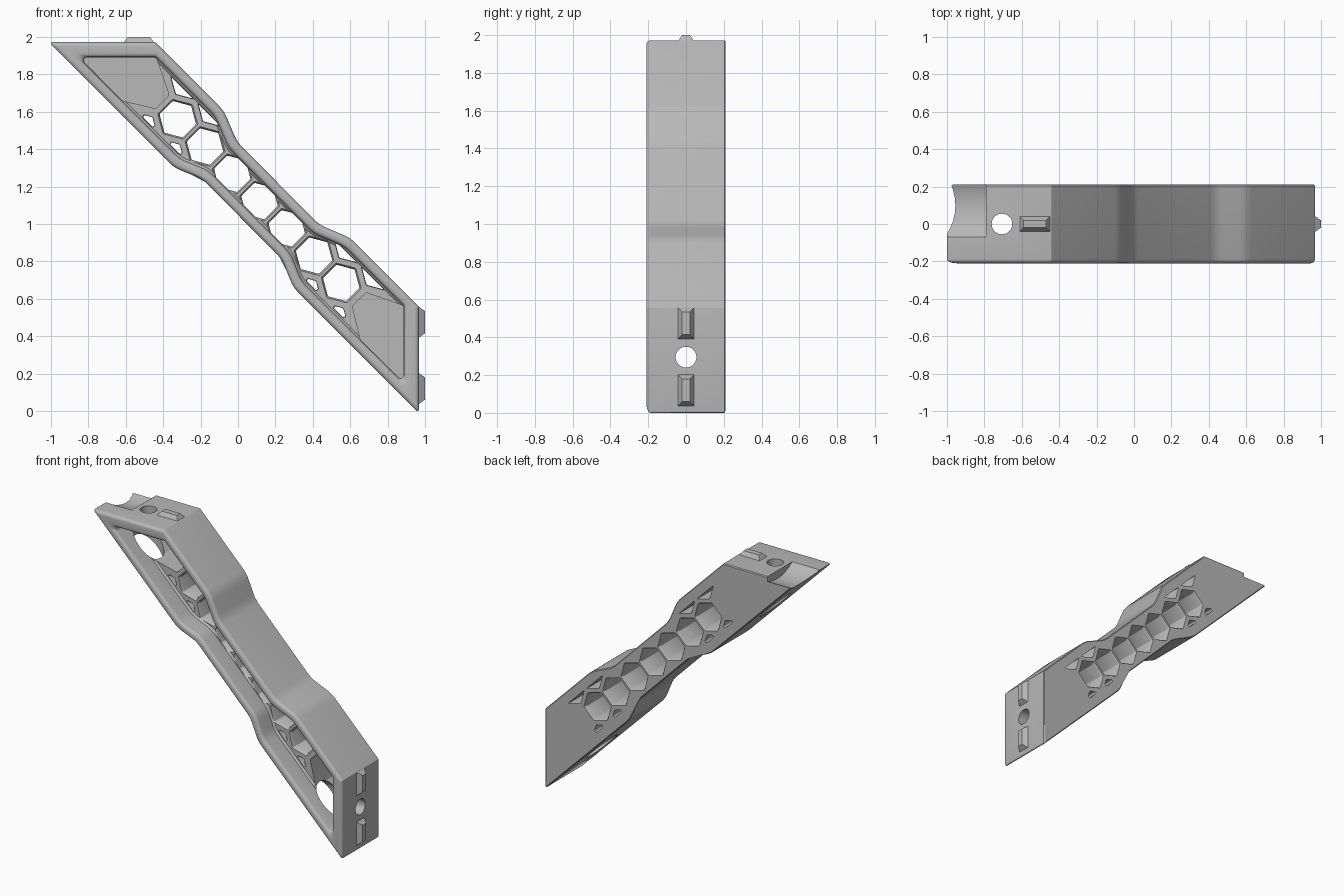
import bpy, bmesh, math
from mathutils import Vector, Matrix

if "Cube" in bpy.data.objects:
    bpy.data.objects.remove(bpy.data.objects["Cube"], do_unlink=True)

grey = bpy.data.materials.new("plain grey")
grey.use_nodes = True
colour = (0.48, 0.48, 0.48, 1)
grey.diffuse_color = colour
grey.node_tree.nodes["Principled BSDF"].inputs["Base Color"].default_value = colour


def make(name, bm):
    bmesh.ops.recalc_face_normals(bm, faces=bm.faces)
    mesh = bpy.data.meshes.new(name)
    bm.to_mesh(mesh)
    bm.free()
    mesh.materials.append(grey)
    ob = bpy.data.objects.new(name, mesh)
    bpy.context.collection.objects.link(ob)
    return ob


def loft(name, rings):
    """Solid through equal-length (y, points) rings."""
    bm = bmesh.new()
    loops = [[bm.verts.new((p[0], y, p[1])) for p in pts] for y, pts in rings]
    n = len(loops[0])
    for a, b in zip(loops, loops[1:]):
        for i in range(n):
            bm.faces.new((a[i], a[(i + 1) % n], b[(i + 1) % n], b[i]))
    caps = [bm.faces.new(loops[0]), bm.faces.new(loops[-1])]
    bmesh.ops.triangulate(bm, faces=caps)
    return make(name, bm)


def mirror(p):
    """Swap the two ends of the brace across its middle."""
    return Vector((p[1] - 1.005, p[0] + 1.001))


def offset(pts, widths):
    """Move each edge of a clockwise outline inwards by its own width."""
    lines = []
    for i, p in enumerate(pts):
        d = (pts[(i + 1) % len(pts)] - p).normalized()
        lines.append((p + Vector((d.y, -d.x)) * widths[i], d))
    out = []
    for i in range(len(pts)):
        (p, d), (q, e) = lines[i - 1], lines[i]
        t = ((q.x - p.x) * e.y - (q.y - p.y) * e.x) / (d.x * e.y - d.y * e.x)
        out.append(p + d * t)
    return out


def fillet(pts, radii, steps=6):
    """Round every corner with an arc no longer than its edges allow."""
    out = []
    for i, p in enumerate(pts):
        a, b = pts[i - 1] - p, pts[(i + 1) % len(pts)] - p
        room = .45 * min(a.length, b.length)
        a.normalize()
        b.normalize()
        corner = math.acos(max(-1, min(1, a.dot(b)))) / 2
        r = min(radii[i], room * math.tan(corner))
        centre = p + (a + b).normalized() * (r / math.sin(corner))
        start = p + a * (r / math.tan(corner)) - centre
        end = p + b * (r / math.tan(corner)) - centre
        sweep = math.atan2(start.x * end.y - start.y * end.x, start.dot(end))
        for k in range(steps + 1):
            c, s = math.cos(sweep * k / steps), math.sin(sweep * k / steps)
            out.append(centre + Vector((start.x * c - start.y * s,
                                        start.x * s + start.y * c)))
    return out


def cylinder(name, centre, radius, length, axis):
    bm = bmesh.new()
    turn = Matrix.Rotation(math.pi / 2, 4, "Y") if axis == "X" else Matrix()
    bmesh.ops.create_cone(bm, cap_ends=True, segments=40, radius1=radius, radius2=radius,
                          depth=length, matrix=Matrix.Translation(centre) @ turn)
    return make(name, bm)


def volume(mesh):
    bm = bmesh.new()
    bm.from_mesh(mesh)
    v = bm.calc_volume()
    bm.free()
    return v


def cut(target, cutter):
    """Subtract the cutter, using the first solver that gives a sound solid."""
    before = volume(target.data)
    for solver in ("MANIFOLD", "EXACT", "FLOAT"):
        mod = target.modifiers.new("cut", "BOOLEAN")
        mod.operation, mod.solver, mod.object = "DIFFERENCE", solver, cutter
        graph = bpy.context.evaluated_depsgraph_get()
        graph.update()
        result = bpy.data.meshes.new_from_object(target.evaluated_get(graph))
        target.modifiers.remove(mod)
        if .5 * before < volume(result) < before - 1e-6:
            target.data = result
            break
    bpy.data.objects.remove(cutter, do_unlink=True)


# Outline: one half, then its mirror
half = [Vector(p) for p in ((-.19, 1.24), (-.34, 1.30), (-1.012, 1.972),
                            (-.442, 1.972), (-.075, 1.605), (-.005, 1.44))]
outline = half + [mirror(p) for p in reversed(half)]
ends = (2, 8)


def ring(shrink, wall=0, end_wall=0, tip=.008, corner=.006):
    widths = [shrink + (end_wall if i in ends else wall) for i in range(12)]
    row = [.2, .2, tip, corner, .2, .2]
    return fillet(offset(outline, widths), row + row[::-1])


# Body with a rounded front edge
R = .022
arc = [(math.sin(t), math.cos(t)) for t in (k * math.pi / 10 for k in range(6))]
rings = [(-.21 + R * (1 - c), ring(R * (1 - s))) for s, c in reversed(arc)]
rings = sorted(((-.21 + R * (1 - s), ring(R * (1 - c))) for s, c in arc), key=lambda v: v[0])
body = loft("brace_body", rings + [(.204, ring(0)), (.21, ring(.006))])

# Front pocket with rounded lip
WEB = -.06
lip = sorted(((-.21 + R * (1 - s), ring(-R * (1 - c), .055, .08, .02, .02))
              for s, c in arc), key=lambda v: v[0])
cut(body, loft("pocket", [(-.25, lip[0][1])] + lip
               + [(WEB - .012, ring(0, .055, .08, .02, .02)),
                  (WEB, ring(.012, .055, .08, .02, .02))]))

# Deeper end pockets
panel = [Vector(p) for p in ((-.845, 1.89), (-.438, 1.89), (-.368, 1.69),
                             (-.44, 1.617), (-.62, 1.66))]
for pts in (panel, [mirror(p) for p in reversed(panel)]):
    rounded = fillet(pts, [.015] * 5)
    cut(body, loft("end_pocket", [(WEB - .05, rounded), (.15, rounded)]))


def hexagon(centre, radius):
    return [centre + Vector((math.cos(a), math.sin(a))) * radius
            for a in (math.radians(45 - 60 * k) for k in range(6))]


def clip(pts, low, high):
    """Keep the part of a polygon where low < x + z < high."""
    for sign, limit in ((1, high), (-1, -low)):
        out = []
        for i, p in enumerate(pts):
            q = pts[(i + 1) % len(pts)]
            dp, dq = (sign * (v.x + v.y) - limit for v in (p, q))
            if dp <= 0:
                out.append(p)
            if dp * dq < 0:
                out.append(p.lerp(q, dp / (dp - dq)))
        pts = out
    return pts


def cell(pts, r):
    """Through hole with chamfered ends."""
    pts = fillet(pts, [r] * len(pts))
    mid = sum(pts, Vector((0, 0))) / len(pts)

    def grow(s):
        return [mid + (p - mid) * s for p in pts]
    cut(body, loft("cell", [(WEB - .008, grow(1.15)), (WEB + .015, grow(1)),
                            (.195, grow(1)), (.218, grow(1.15))]))


# Row of hexagonal cells, with clipped cells beside the end ones
first, last = Vector((-.322, 1.56)), Vector((.552, .685))
for k in range(7):
    cell(hexagon(first.lerp(last, k / 6), .101), .01)
for centre in (first, last):
    for deg in (15, 75, 195, 255):
        a = math.radians(deg)
        spot = centre + Vector((math.cos(a), math.sin(a))) * .206
        cell(clip(hexagon(spot, .09), 1.062, 1.43), .012)

# Screw holes and wider access holes opposite them
cut(body, cylinder("screw_hole", (-.706, 0, 1.95), .055, .3, "Z"))
cut(body, cylinder("access_hole", (-.706, 0, 1.55), .1, .58, "Z"))
cut(body, cylinder("screw_hole", (.95, 0, .295), .055, .3, "X"))
cut(body, cylinder("access_hole", (.55, 0, .295), .1, .58, "X"))

# Scooped relief at the upper tip
cut(body, cylinder("relief", (-1.0, .1, 2.2), .285, .42, "X"))


# Locating tabs
def tab(name, start, end, place):
    bm = bmesh.new()
    bmesh.ops.create_cube(bm, size=1)
    for v in bm.verts:
        top = v.co.z > 0
        inset = .03 if top else 0
        along = start + inset if v.co.x < 0 else end - inset
        side = math.copysign(.05 - inset, v.co.y)
        v.co = place(along, side, .032 if top else -.01)
    make(name, bm)


tab("top_tab", -.62, -.44, lambda a, y, h: (a, y, 1.968 + h))
for name, lo, hi in (("upper_side_tab", .385, .565), ("lower_side_tab", .03, .21)):
    tab(name, lo, hi, lambda a, y, h: (.967 + h, y, a))

bpy.ops.object.select_all(action="DESELECT")
body.select_set(True)
bpy.context.view_layer.objects.active = body
bpy.ops.object.shade_smooth_by_angle(angle=math.radians(32))
